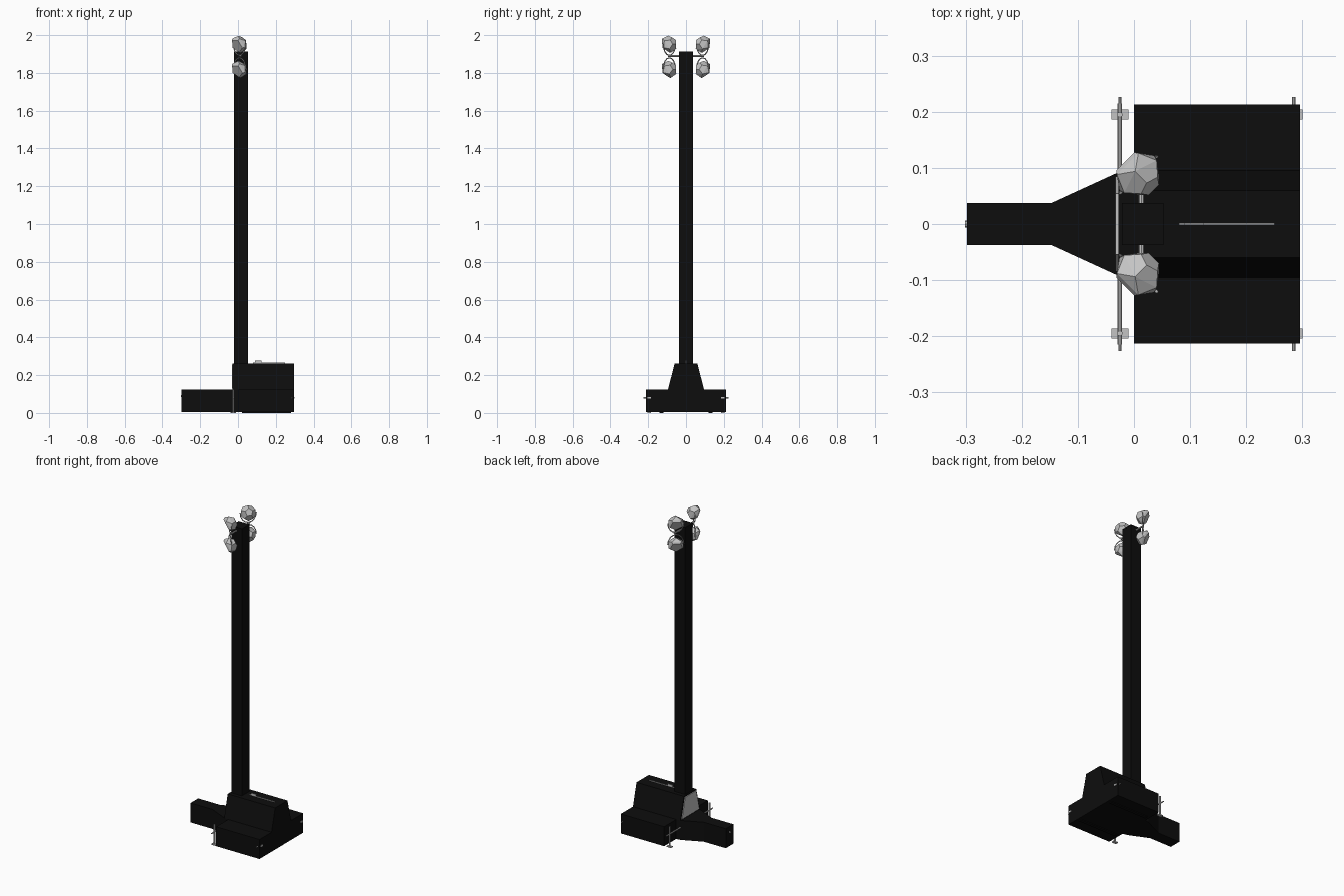
import bpy, bmesh, math
from mathutils import Vector

old = bpy.data.objects.get("Cube")
if old:
    bpy.data.objects.remove(old, do_unlink=True)


def material(name, value):
    m = bpy.data.materials.new(name)
    m.use_nodes = True
    colour = (value, value, value, 1)
    m.diffuse_color = colour
    m.node_tree.nodes["Principled BSDF"].inputs["Base Color"].default_value = colour
    return m


BLACK = material("black paint", 0.004)
GREY = material("light grey metal", 0.55)


def finish(name, bm, mat):
    bmesh.ops.recalc_face_normals(bm, faces=bm.faces)
    mesh = bpy.data.meshes.new(name)
    bm.to_mesh(mesh)
    bm.free()
    mesh.materials.append(mat)
    ob = bpy.data.objects.new(name, mesh)
    bpy.context.collection.objects.link(ob)
    return ob


def box(name, lo, hi, mat, open_bottom=False):
    bm = bmesh.new()
    bmesh.ops.create_cube(bm, size=1)
    for v in bm.verts:
        v.co = [lo[i] if v.co[i] < 0 else hi[i] for i in range(3)]
    if open_bottom:
        low = [f for f in bm.faces if all(v.co.z == lo[2] for v in f.verts)]
        bmesh.ops.delete(bm, geom=low, context="FACES_ONLY")
    return finish(name, bm, mat)


def prism(name, points, offset, mat):
    bm = bmesh.new()
    face = bm.faces.new([bm.verts.new(p) for p in points])
    new = bmesh.ops.extrude_face_region(bm, geom=[face])["geom"]
    verts = [v for v in new if isinstance(v, bmesh.types.BMVert)]
    bmesh.ops.translate(bm, verts=verts, vec=offset)
    return finish(name, bm, mat)


def rod(name, a, b, radius, mat, sides=8):
    a, b = Vector(a), Vector(b)
    bm = bmesh.new()
    bmesh.ops.create_cone(bm, cap_ends=True, segments=sides, radius1=radius,
                          radius2=radius, depth=(b - a).length)
    ob = finish(name, bm, mat)
    ob.rotation_mode = "QUATERNION"
    ob.rotation_quaternion = (b - a).to_track_quat("Z", "Y")
    ob.location = (a + b) / 2
    return ob


# Trailer body: open-bottomed shell, sloped housing, tapering drawbar
shell = box("base_shell", (0, -0.213, 0.005), (0.296, 0.213, 0.125), BLACK, True)
wall = shell.modifiers.new("wall thickness", "SOLIDIFY")
wall.thickness = 0.006
prism("upper_housing", [(-0.028, -0.095, 0.125), (-0.028, 0.095, 0.125),
                        (-0.028, 0.06, 0.262), (-0.028, -0.06, 0.262)],
      (0.324, 0, 0), BLACK)
prism("housing_end_plate", [(-0.033, -0.085, 0.13), (-0.033, 0.085, 0.13),
                            (-0.033, 0.054, 0.255), (-0.033, -0.054, 0.255)],
      (0.005, 0, 0), GREY)
prism("drawbar", [(-0.298, -0.037, 0.005), (-0.148, -0.037, 0.005),
                  (-0.028, -0.092, 0.005), (0, -0.097, 0.005),
                  (0, 0.097, 0.005), (-0.028, 0.092, 0.005),
                  (-0.148, 0.037, 0.005), (-0.298, 0.037, 0.005)],
      (0, 0, 0.12), BLACK)
rod("hitch_pin", (-0.301, 0, 0.09), (-0.29, 0, 0.09), 0.006, GREY)

# Mast with a thin cap
box("mast", (-0.02, -0.036, 0.12), (0.052, 0.036, 1.905), BLACK)
box("mast_cap", (-0.021, -0.037, 1.905), (0.053, 0.037, 1.912), BLACK)

# Lifting rail on the roof
box("lifting_rail", (0.08, -0.002, 0.262), (0.25, 0.002, 0.267), GREY)
box("lifting_eye", (0.09, -0.002, 0.267), (0.125, 0.002, 0.277), GREY)

# Engine seen through the open underside
box("engine_block", (0.1, -0.03, 0.045), (0.24, 0.11, 0.118), GREY)
rod("engine_fan", (0.16, -0.12, 0.07), (0.16, -0.03, 0.07), 0.045, GREY, 12)
for i in range(4):
    y = -0.11 + i * 0.022
    box("engine_fin", (0.105, y, 0.02), (0.215, y + 0.006, 0.118), GREY)

for side in (-1, 1):
    # Drawbar-side jacks on outrigger rods
    x = -0.025
    rod("outrigger", (x, side * 0.09, 0.08), (x, side * 0.215, 0.08), 0.004, GREY)
    rod("jack_leg", (x, side * 0.195, 0.005), (x, side * 0.195, 0.125), 0.005, GREY)
    box("jack_foot", (x - 0.015, side * 0.195 - 0.009, 0),
        (x + 0.015, side * 0.195 + 0.009, 0.006), GREY)
    rod("jack_handle", (x, side * 0.205, 0.08), (x, side * 0.226, 0.08), 0.003, GREY)
    # Rear-corner handles and base skids
    rod("rear_handle", (0.285, side * 0.21, 0.08), (0.285, side * 0.226, 0.08),
        0.003, GREY)
    box("rear_latch", (0.294, side * 0.195 - 0.009, 0.075),
        (0.3, side * 0.195 + 0.009, 0.085), GREY)
    box("base_skid", (0.02, side * 0.13 - 0.01, 0), (0.28, side * 0.13 + 0.01, 0.008),
        BLACK)


# Faceted lamp: rings of five points wrapped in a convex hull
def lamp(center, aim):
    bm = bmesh.new()
    for depth, radius, turn in ((-0.034, 0.022, 0), (-0.012, 0.043, 0),
                                (0.012, 0.046, 0.5), (0.022, 0.038, 0.5)):
        for i in range(5):
            a = (i + turn) * math.tau / 5
            bm.verts.new((radius * math.sin(a), radius * math.cos(a), depth))
    hull = bmesh.ops.convex_hull(bm, input=bm.verts)
    bmesh.ops.dissolve_limit(bm, angle_limit=0.02, verts=bm.verts, edges=bm.edges)
    ob = finish("lamp", bm, GREY)
    ob.rotation_mode = "QUATERNION"
    ob.rotation_quaternion = Vector(aim).to_track_quat("Z", "Y")
    ob.location = center


# Crossbar, curved yokes and four lamps
rod("lamp_crossbar", (0.013, -0.095, 1.89), (0.013, 0.095, 1.89), 0.005, GREY)
for side in (-1, 1):
    for z, tip in ((1.953, 1), (1.82, -1)):
        center = Vector((0.008, side * 0.088, z))
        lamp(center, (-1, side, -0.7))
        across = Vector((1, side, 0)).normalized() * 0.046
        curve = bpy.data.curves.new("lamp_yoke", "CURVE")
        curve.dimensions = "3D"
        curve.bevel_depth = 0.003
        curve.bevel_resolution = 1
        spline = curve.splines.new("POLY")
        spline.points.add(8)
        for i, p in enumerate(spline.points):
            a = math.pi * i / 8
            drop = Vector((0, 0, -tip * 0.06 * math.sin(a)))
            p.co = (*(center + across * math.cos(a) + drop), 1)
        curve.materials.append(GREY)
        bpy.context.collection.objects.link(bpy.data.objects.new("lamp_yoke", curve))
